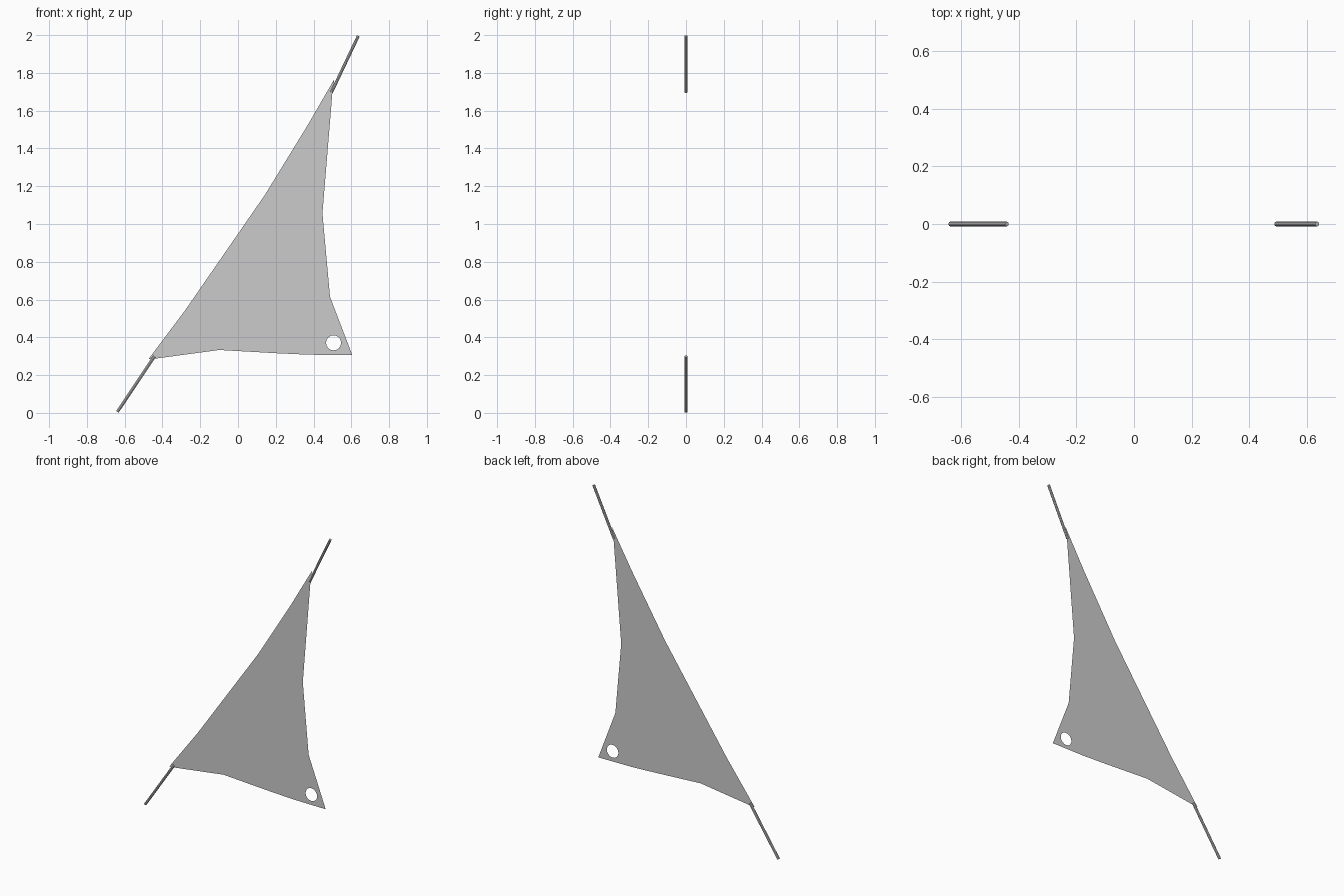
import bpy, bmesh, math
from mathutils import Vector

if "Cube" in bpy.data.objects:
    bpy.data.objects.remove(bpy.data.objects["Cube"])


def add_object(name, bm):
    mesh = bpy.data.meshes.new(name)
    bm.to_mesh(mesh)
    bm.free()
    obj = bpy.data.objects.new(name, mesh)
    bpy.context.collection.objects.link(obj)
    return obj


def loop_edges(bm, points):
    verts = [bm.verts.new((x, 0, z)) for x, z in points]
    return [bm.edges.new((v, verts[(i + 1) % len(verts)])) for i, v in enumerate(verts)]


def rod(name, start, end, radius=0.008, sides=8):
    a, b = Vector(start), Vector(end)
    bm = bmesh.new()
    bmesh.ops.create_cone(bm, cap_ends=True, segments=sides, radius1=radius,
                          radius2=radius, depth=(b - a).length)
    obj = add_object(name, bm)
    obj.location = (a + b) / 2
    obj.rotation_euler = (b - a).to_track_quat('Z', 'Y').to_euler()
    return obj


# Flat cloth sheet with a round eyelet hole in the corner
outline = [(0.51, 1.767), (0.50, 1.70), (0.447, 1.057), (0.487, 0.615),
           (0.605, 0.306), (0.38, 0.308), (0.22, 0.315), (-0.10, 0.333),
           (-0.44, 0.287), (-0.474, 0.284), (-0.28, 0.543), (0.143, 1.155),
           (0.37, 1.525)]
hole = [(0.506 + 0.04 * math.cos(i * math.tau / 16),
         0.371 + 0.04 * math.sin(i * math.tau / 16)) for i in range(16)]
bm = bmesh.new()
edges = loop_edges(bm, outline) + loop_edges(bm, hole)
bmesh.ops.triangle_fill(bm, edges=edges, use_beauty=True, normal=(0, -1, 0))
for face in bm.faces:
    face.normal_update()
    if face.normal.y > 0:
        face.normal_flip()
add_object("cloth_sheet", bm)

# Thin tie rods at the upper and lower corners
rod("upper_tie", (0.637, 0, 1.996), (0.495, 0, 1.697))
rod("lower_tie", (-0.639, 0, 0.005), (-0.442, 0, 0.30))
